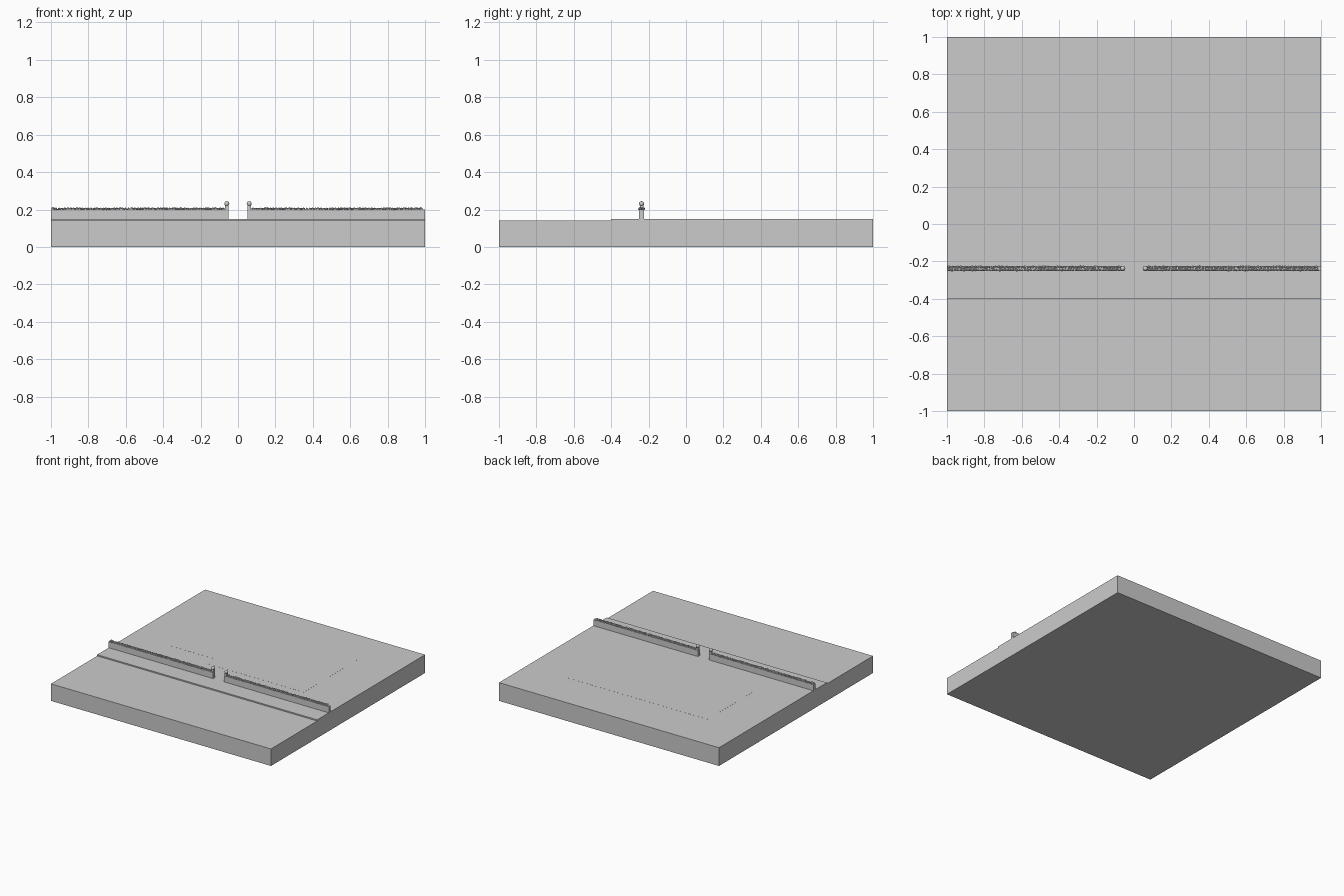
import bpy, bmesh, random
from mathutils import Matrix, Vector
from math import pi

if "Cube" in bpy.data.objects:
    bpy.data.objects.remove(bpy.data.objects["Cube"])

random.seed(4)


def finish(name, bm):
    mesh = bpy.data.meshes.new(name)
    bmesh.ops.recalc_face_normals(bm, faces=bm.faces)
    bm.to_mesh(mesh)
    bm.free()
    ob = bpy.data.objects.new(name, mesh)
    bpy.context.collection.objects.link(ob)
    return ob


def prism(name, pts, vec):
    bm = bmesh.new()
    face = bm.faces.new([bm.verts.new(p) for p in pts])
    ext = bmesh.ops.extrude_face_region(bm, geom=[face], use_keep_orig=True)
    bmesh.ops.translate(bm, vec=vec, verts=[v for v in ext["geom"] if isinstance(v, bmesh.types.BMVert)])
    return finish(name, bm)


def box(name, lo, hi):
    pts = [(lo[0], lo[1], lo[2]), (hi[0], lo[1], lo[2]), (hi[0], hi[1], lo[2]), (lo[0], hi[1], lo[2])]
    return prism(name, pts, (0, 0, hi[2] - lo[2]))


# Ground slab with a kerb step between road and plot
profile = [(-1, 0), (1, 0), (1, 0.15), (-0.4, 0.15), (-0.4, 0.14), (-1, 0.14)]
prism("ground_slab", [(-1, y, z) for y, z in profile], (2, 0, 0))

# Stepped building footprint, flush with the plot
plan = [(-0.645, 0.04), (-0.25, 0.04), (-0.25, -0.06), (0.64, -0.06), (0.64, 0.64), (-0.645, 0.64)]
prism("building_footprint", [(x, y, 0.145) for x, y in plan], (0, 0, 0.0055))

for side, s in (("left", -1), ("right", 1)):
    # Front garden wall, either side of the gate gap
    a, b = sorted((s * 0.05, s * 1.0))
    box(side + "_wall", (a, -0.25, 0.145), (b, -0.225, 0.2))

    # Rough coping stones in two rows along the wall top
    bm = bmesh.new()
    for row in (-0.2445, -0.2305):
        x = 0.08
        while x < 0.99:
            r = random.uniform(0.006, 0.0085)
            pos = Vector((s * x, row + random.uniform(-0.002, 0.002), 0.203 + random.uniform(-0.001, 0.002)))
            mat = (Matrix.Translation(pos) @ Matrix.Rotation(random.uniform(0, pi), 4, 'Z')
                   @ Matrix.Diagonal((1.25, 0.95, 0.95, 1)))
            bmesh.ops.create_icosphere(bm, subdivisions=1, radius=r, matrix=mat)
            x += random.uniform(0.013, 0.018)
    finish(side + "_coping_stones", bm)

    # Gate end pier with ball finial
    c = s * 0.06
    box(side + "_pier_cap", (c - 0.01, -0.247, 0.195), (c + 0.01, -0.228, 0.222))
    bpy.ops.mesh.primitive_uv_sphere_add(segments=16, ring_count=8, radius=0.0135, location=(c, -0.2375, 0.231))
    bpy.context.object.name = side + "_ball_finial"
    bpy.ops.object.shade_smooth()
